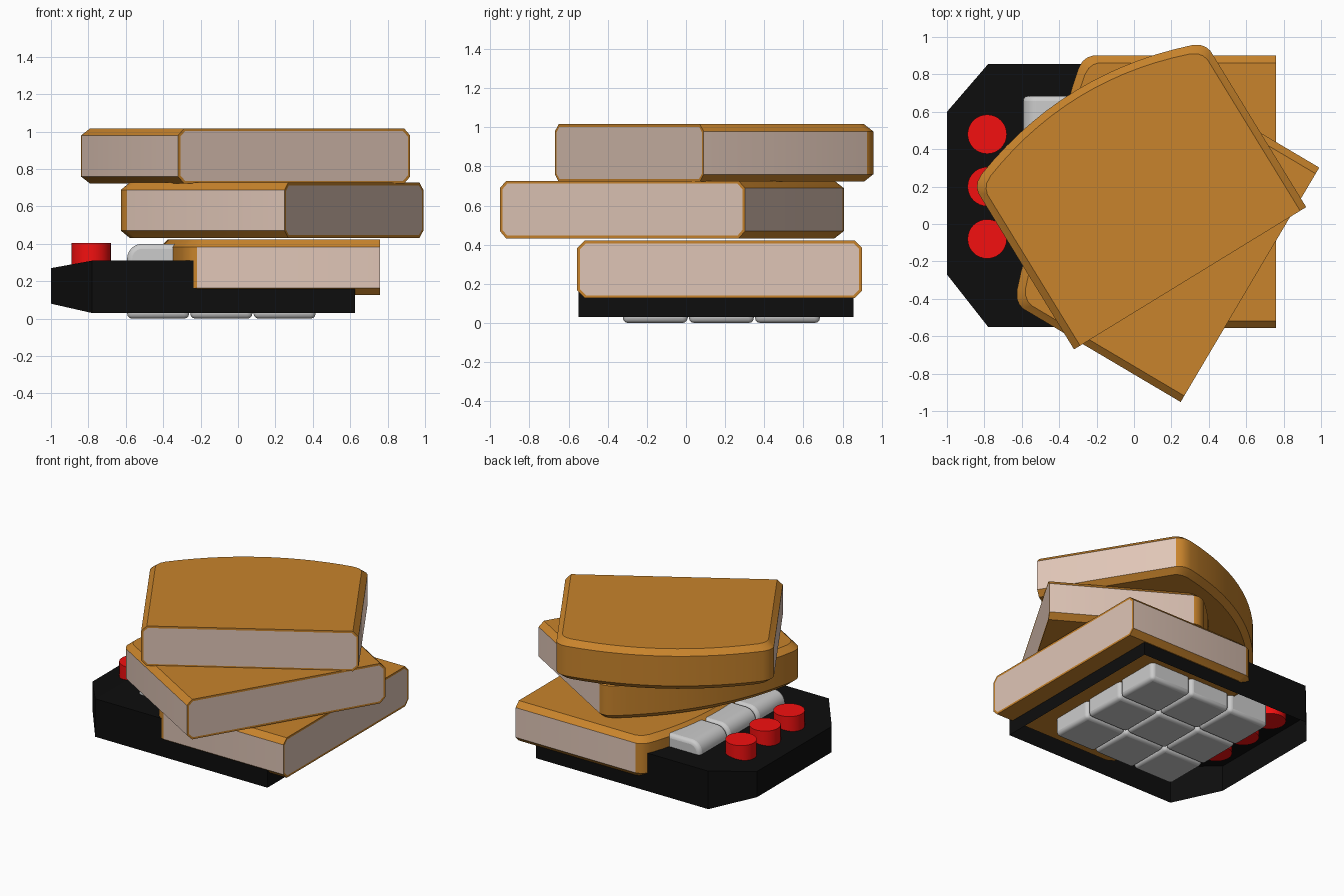
import bpy, bmesh
from math import sin, cos, pi, radians

if "Cube" in bpy.data.objects:
    bpy.data.objects.remove(bpy.data.objects["Cube"])


def material(name, rgb):
    m = bpy.data.materials.new(name)
    m.diffuse_color = (*rgb, 1)
    m.use_nodes = True
    m.node_tree.nodes["Principled BSDF"].inputs["Base Color"].default_value = m.diffuse_color
    return m


BLACK = material("black", (0.004, 0.004, 0.004))
RED = material("red", (0.9, 0.005, 0.005))
BROWN = material("brown", (0.58, 0.23, 0.025))
CREAM = material("cream", (0.74, 0.56, 0.47))


def finish(name, bm, mats=(), angle=30):
    bmesh.ops.recalc_face_normals(bm, faces=bm.faces)
    me = bpy.data.meshes.new(name)
    bm.to_mesh(me)
    bm.free()
    for m in mats:
        me.materials.append(m)
    ob = bpy.data.objects.new(name, me)
    bpy.context.collection.objects.link(ob)
    bpy.ops.object.select_all(action='DESELECT')
    ob.select_set(True)
    bpy.context.view_layer.objects.active = ob
    bpy.ops.object.shade_smooth_by_angle(angle=radians(angle))
    return ob


# Black base: shell open underneath, nose tapers towards -x
def make_base():
    plan = [(.625, -.55), (.625, .855), (-.78, .855), (-1, .6), (-1, -.27), (-.78, -.55)]
    bm = bmesh.new()
    low = [bm.verts.new((x, y, .08 if x == -1 else .03)) for x, y in plan]
    top = [bm.verts.new((x, y, .27 if x == -1 else .31)) for x, y in plan]
    for i in range(6):
        j = (i + 1) % 6
        bm.faces.new((low[i], low[j], top[j], top[i]))
    bm.faces.new([top[i] for i in (0, 1, 2, 5)])
    bm.faces.new([top[i] for i in (2, 3, 4, 5)])
    finish("base", bm, [BLACK], 10)


# Key: side profile with rounded shoulders, extruded along y
def make_key(name, cx, cy):
    w, r, h = .166, .08, .40
    prof = [(-w, 0), (w, 0)]
    arc = [(w - r + r * cos(a), h - r + r * sin(a)) for a in (i * pi / 12 for i in range(7))]
    prof += arc + [(-x, z) for x, z in reversed(arc)]
    bm = bmesh.new()
    f = bm.faces.new([bm.verts.new((cx + x, cy - w, z)) for x, z in prof])
    ext = bmesh.ops.extrude_face_region(bm, geom=[f], use_keep_orig=True)
    for v in ext["geom"]:
        if isinstance(v, bmesh.types.BMVert):
            v.co.y += 2 * w
    ob = finish(name, bm, angle=50)
    b = ob.modifiers.new("round", 'BEVEL')
    b.width, b.segments, b.limit_method, b.angle_limit = .027, 3, 'ANGLE', radians(40)


# Slab: chamfered block with bowed brown end and cream cut sides
def make_slab(name, end_mid, z0, rot):
    h, c, t = .728, .038, .295
    bow = [(-1.175 + .27 * y * y, y) for y in (-.66 + 1.32 * i / 14 for i in range(15))]
    plan = ([(0, -h), (-.98, -h), (-1.01, -h + .01), (-1.035, -h + .03)] + bow +
            [(-1.035, h - .03), (-1.01, h - .01), (-.98, h), (0, h)])
    small = [(x if x == 0 else x * (1 - c / 1.175), y * (h - c) / h) for x, y in plan]
    bm = bmesh.new()
    rings = [[bm.verts.new((x, y, z)) for x, y in p] for p, z in
             ((small, 0), (plan, c), (plan, t - c), (small, t))]
    n = len(plan)
    for k in range(3):
        for i in range(n - 1):
            f = bm.faces.new((rings[k][i], rings[k][i + 1], rings[k + 1][i + 1], rings[k + 1][i]))
            if k == 1 and i in (0, n - 2):
                f.material_index = 1
    bm.faces.new(rings[0])
    bm.faces.new(rings[3])
    # straight end with a narrow brown rim
    end = bm.faces.new([r[0] for r in rings] + [r[-1] for r in reversed(rings)])
    bmesh.ops.recalc_face_normals(bm, faces=bm.faces)
    bmesh.ops.inset_region(bm, faces=[end], thickness=.016)
    end.material_index = 1
    ob = finish(name, bm, [BROWN, CREAM], 25)
    ob.location = (*end_mid, z0)
    ob.rotation_euler.z = radians(rot)


make_base()

for i in range(3):
    for j in range(3):
        make_key(f"key_{i}_{j}", -.427 + .338 * i, -.157 + .338 * j)

# Red round buttons
for i, y in enumerate((-.08, .2, .48)):
    bm = bmesh.new()
    bmesh.ops.create_cone(bm, cap_ends=True, segments=32, radius1=.105, radius2=.105, depth=.2)
    bmesh.ops.translate(bm, verts=bm.verts, vec=(-.785, y, .305))
    finish(f"button_{i}", bm, [RED])

make_slab("lower_slab", (.76, .172), .127, 0)
make_slab("middle_slab", (.62, -.325), .432, -30.6)
make_slab("upper_slab", (.30, -.29), .722, -58.5)
